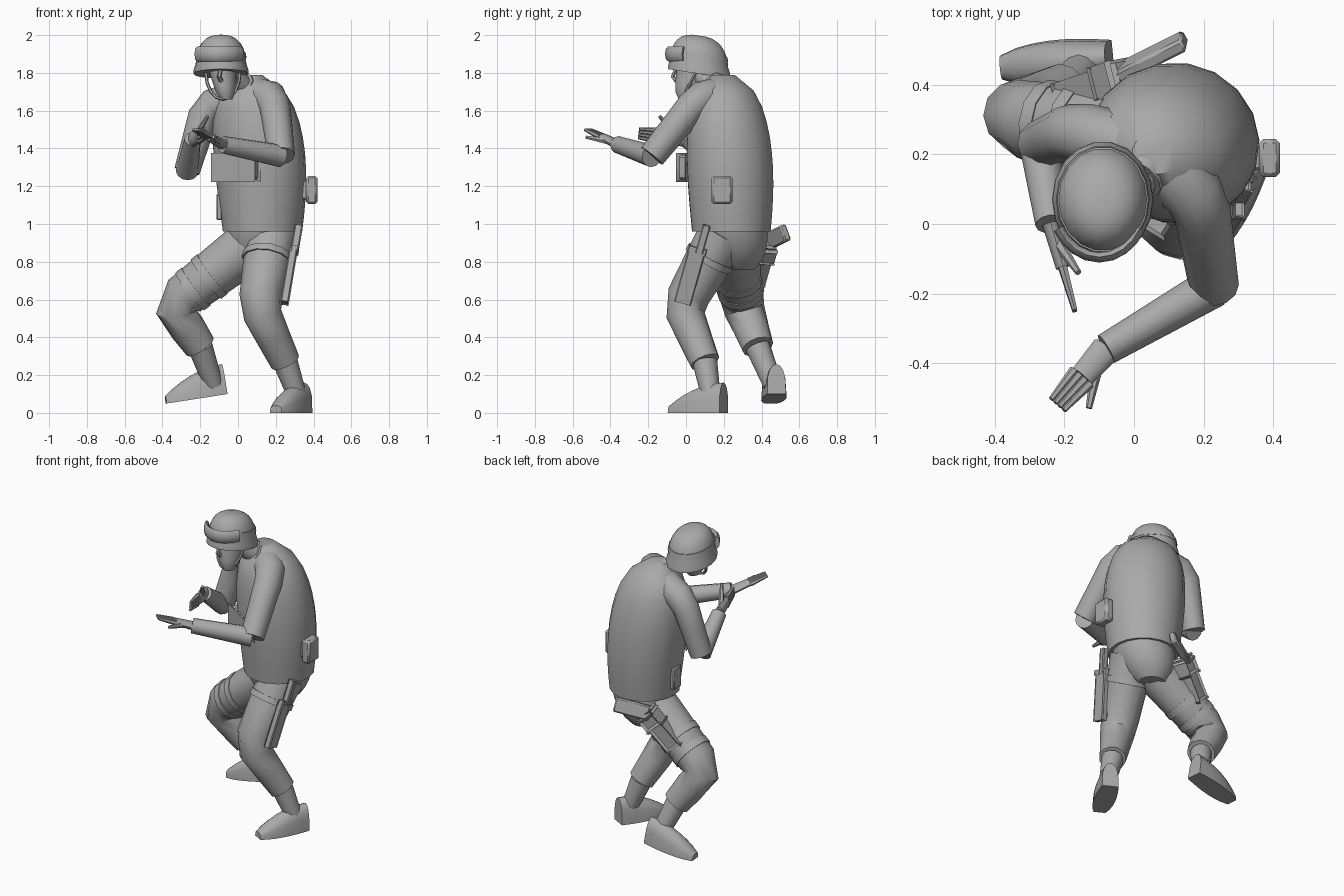
import bpy, bmesh
from math import cos, sin, pi, radians
from mathutils import Vector, Matrix

if "Cube" in bpy.data.objects:
    bpy.data.objects.remove(bpy.data.objects["Cube"], do_unlink=True)

grey = bpy.data.materials.new("plain grey")
grey.use_nodes = True
grey.diffuse_color = (0.4, 0.4, 0.4, 1)
grey.node_tree.nodes["Principled BSDF"].inputs["Base Color"].default_value = grey.diffuse_color
parts = []
X, Y, Z = Vector((1, 0, 0)), Vector((0, 1, 0)), Vector((0, 0, 1))


def point(x, y, z):
    return Vector((x, y, z))


def steps(count):
    return [i / count for i in range(count + 1)]


def finish(name, bm):
    bmesh.ops.recalc_face_normals(bm, faces=bm.faces)
    mesh = bpy.data.meshes.new(name)
    bm.to_mesh(mesh)
    bm.free()
    mesh.materials.append(grey)
    obj = bpy.data.objects.new(name, mesh)
    bpy.context.collection.objects.link(obj)
    parts.append(obj)


def loft(name, rings):
    bm = bmesh.new()
    loops = [[bm.verts.new(p) for p in ring] for ring in rings]
    for low, high in zip(loops, loops[1:]):
        for i in range(len(low)):
            bm.faces.new((low[i - 1], low[i], high[i], high[i - 1]))
    bm.faces.new(loops[0])
    bm.faces.new(loops[-1])
    finish(name, bm)


def tube(name, path, start, end, ref=Z, wide=1.0, sides=12):
    """Elliptical tube along a path, its radius running from start to end."""
    rings = []
    last = len(path) - 1
    for i, centre in enumerate(path):
        before, after = path[max(i - 1, 0)], path[min(i + 1, last)]
        side = (after - before).cross(ref).normalized()
        up = side.cross(after - before).normalized()
        radius = start + (end - start) * i / last
        rings.append([centre + radius * (side * wide * cos(a) + up * sin(a))
                      for a in [2 * pi * k / sides for k in range(sides)]])
    loft(name, rings)


def bend(a, b, c):
    """Path from a to c that rounds off the joint b."""
    return [a, a.lerp(b, .45), a.lerp(b, .85), b.lerp(c, .15), b.lerp(c, .55), c]


def stack(name, levels, yaw=0, tilt=0, sides=18):
    """Loft of level ellipses, each a centre, half width and half depth."""
    turn = Matrix.Rotation(radians(yaw), 3, "Z")
    rings = []
    for centre, rx, ry in levels:
        ring = []
        for k in range(sides):
            a = 2 * pi * k / sides
            p = turn @ point(rx * cos(a), ry * sin(a), 0)
            ring.append(centre + p - Z * p.y * tilt)
        rings.append(ring)
    loft(name, rings)


def box(name, centre, along, facing, length, thick, width):
    a = along.normalized()
    w = a.cross(facing).normalized()
    n = w.cross(a)
    bm = bmesh.new()
    bmesh.ops.create_cube(bm, size=1)
    for v in bm.verts:
        v.co = centre + a * v.co.x * length + n * v.co.y * thick + w * v.co.z * width
    bmesh.ops.bevel(bm, geom=bm.edges[:], offset=thick / 5, segments=1, affect="EDGES")
    finish(name, bm)


def strap(name, joint, next_joint, place, radius):
    tube(name, [joint.lerp(next_joint, place), joint.lerp(next_joint, place + .08)],
         radius, radius, ref=Y)


def boot(side_name, heel, toe, shin, ankle):
    along = toe - heel
    side = along.cross(Z).normalized()
    up = side.cross(along).normalized()
    rings = []
    for t in steps(7):
        width = (.05 + .015 * sin(pi * t)) * (1 - .5 * t ** 8) ** .5
        height = .16 * (1 - .75 * t * t)
        rings.append([heel + along * t + side * width * cos(a) + up * height * abs(sin(a)) ** .6
                      for a in [pi * k for k in steps(8)]])
    loft(side_name + "_boot", rings)
    tube(side_name + "_boot_shaft", [shin, shin.lerp(ankle, .5), ankle], .066, .052, ref=Y)


def hand(side_name, wrist, tip, thumb_tip, ref):
    across = (tip - wrist).cross(ref).normalized() * .02
    knuckles = wrist.lerp(tip, .5)
    tube(side_name + "_palm", [wrist, wrist.lerp(tip, .25), knuckles], .024, .02, ref, 1.8)
    for i in range(4):
        offset = across * (i - 1.5)
        tube(side_name + "_finger", [knuckles + offset, tip + offset * .8], .014, .008, ref, sides=6)
    tube(side_name + "_thumb", [wrist.lerp(tip, .15), thumb_tip], .02, .009, ref, sides=6)


# Joints
chest = point(.06, .2, 1.68)
left_shoulder, left_elbow = point(.19, .07, 1.67), point(.23, -.18, 1.36)
left_wrist = point(-.08, -.36, 1.42)
right_shoulder, right_elbow = point(-.17, .27, 1.62), point(-.27, .23, 1.28)
right_wrist = point(-.24, 0, 1.45)
left_hip, left_knee = point(.18, .2, .95), point(.11, -.02, .56)
left_shin, left_ankle = point(.25, .1, .27), point(.31, .13, .1)
right_hip, right_knee = point(.08, .25, .9), point(-.35, .3, .57)
right_shin, right_ankle = point(-.2, .38, .35), point(-.13, .46, .15)

# Vest and trunk
levels = []
for t in steps(10):
    radius = (.21 + .035 * sin(pi * t)) * (1 - .9 * t ** 8) ** .5
    levels.append((point(.13 - .07 * t * t, .24 - .04 * t * t, .96 + .83 * t),
                   radius, radius * (1 - .15 * t)))
stack("vest", levels, yaw=-18)
levels = []
for t in steps(5):
    radius = .19 * (1 - .8 * t * t) ** .5
    levels.append((point(.14 - .04 * t, .24 + .04 * t, 1 - .24 * t), radius, radius))
stack("pelvis", levels)
throat = point(.01, .13, 1.74)
tube("collar", [chest, throat], .1, .075, ref=Y)
tube("neck", [chest, throat, point(-.06, .08, 1.8)], .06, .06, ref=Y)

# Chest pouches
for i in range(3):
    box("chest_pouch", point(-.085 + .075 * i, .1 - .05 * i, 1.3), Z, point(-.5, -.8, 0),
        .13, .06, .075)

# Head
levels = []
for t in steps(6):
    radius = .03 + .05 * t ** .5
    levels.append((point(-.06 - .03 * t, .06 * t, 1.66 + .22 * t), radius, radius * 1.3))
stack("face", levels, yaw=-12)
brow = point(-.09, -.05, 1.83)
tube("nose", [brow, brow - point(.01, .02, .05), brow - point(0, 0, .07)], .01, .014, ref=Y, sides=6)
arc = [point(-.08 + .09 * cos(pi * t), .05 - .07 * sin(pi * t), 1.8 - .14 * sin(pi * t))
       for t in steps(8)]
tube("chin_strap", arc, .009, .009, ref=Y, sides=6)

# Helmet with flared rim, cover band and goggles
crown = point(-.09, .07, 1.83)
levels = [(crown - Z * .035, .146, .168), (crown - Z * .01, .144, .166)]
for t in steps(7):
    radius = .134 * cos(t * 1.45) ** .7
    levels.append((crown + Z * (.02 + .148 * sin(t * 1.45)), radius, radius * 1.16))
stack("helmet", levels, tilt=.15)
stack("helmet_band", [(crown + Z * .05, .135, .156), (crown + Z * .075, .131, .152)], tilt=.15)
arc = []
for t in steps(8):
    a = radians(-150 + 120 * t)
    arc.append(crown + point(.135 * cos(a) - .01, .165 * sin(a), .07))
tube("goggles", arc, .04, .04, wide=.4, sides=8)

# Arms
tube("left_upper_arm", bend(chest, left_shoulder, left_elbow), .1, .072, ref=X)
tube("left_forearm", [left_elbow, left_wrist], .06, .046)
hand("left", left_wrist, point(-.22, -.52, 1.5), point(-.13, -.53, 1.46), Z)
tube("right_upper_arm", bend(chest, right_shoulder, right_elbow), .1, .068, ref=Y)
tube("right_forearm", [right_elbow, right_wrist], .06, .044)
hand("right", right_wrist, point(-.17, -.25, 1.48), point(-.16, -.14, 1.57), X)

# Legs
tube("left_leg", bend(left_hip, left_knee, left_shin), .135, .08, ref=Y)
tube("right_leg", bend(right_hip, right_knee, right_shin), .14, .085, ref=Y)
boot("left", point(.35, .2, 0), point(.2, -.08, 0), left_shin, left_ankle)
boot("right", point(-.06, .48, .1), point(-.38, .45, .05), right_shin, right_ankle)

# Thigh straps
strap("left_thigh_strap", left_hip, left_knee, .3, .135)
strap("right_upper_strap", right_hip, right_knee, .5, .132)
strap("right_lower_strap", right_hip, right_knee, .7, .126)

# Holster and pistol on the right thigh
slope, outward = point(-.6, -.2, -.7), point(-.1, 1, .1)
box("holster", point(-.1, .4, .81), slope, outward, .27, .06, .1)
box("holster_flap", point(-.05, .42, .86), slope, outward, .08, .07, .11)
box("pistol_grip", point(.05, .48, .93), point(.2, .1, .05), point(-.4, .9, .3), .22, .04, .09)

# Knife on the left thigh
blade = point(.06, .1, .36)
box("knife_sheath", point(.27, .02, .72), blade, X, .28, .03, .08)
box("knife_guard", point(.3, .06, .86), blade, X, .02, .03, .09)
box("knife_handle", point(.31, .09, .92), blade, X, .14, .03, .03)

# Belt pouches
hip = point(.39, .19, 1.18)
box("left_hip_pouch", hip, Z, X, .15, .06, .11)
box("pouch_mount", hip - X * .04, Z, X, .1, .04, .07)
box("right_hip_pouch", point(-.1, .25, 1.09), Z, X, .14, .03, .08)

bpy.ops.object.select_all(action="DESELECT")
for part in parts:
    part.select_set(True)
bpy.context.view_layer.objects.active = parts[0]
bpy.ops.object.shade_smooth_by_angle(angle=radians(40))
